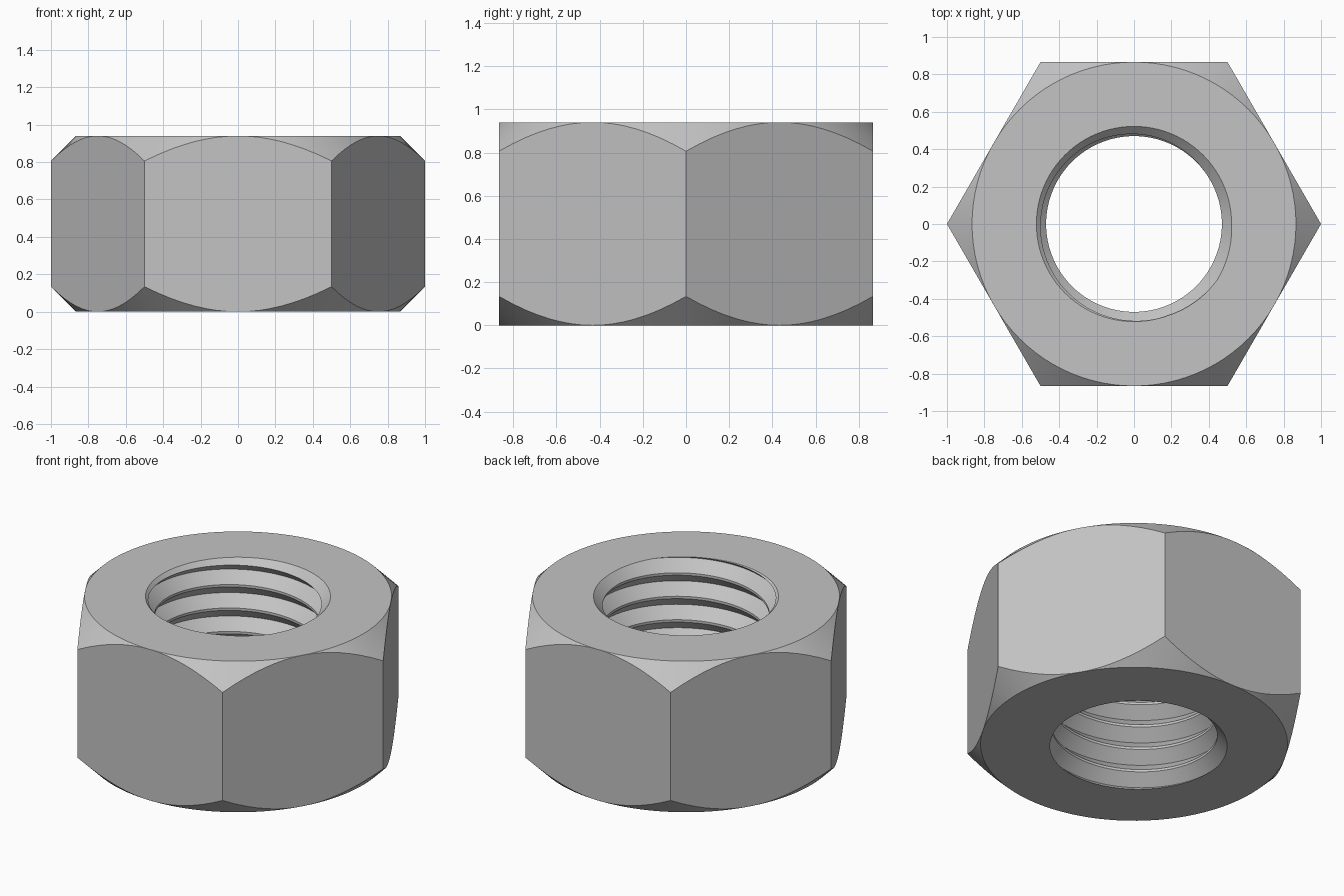
import bpy, bmesh, math

if "Cube" in bpy.data.objects:
    bpy.data.objects.remove(bpy.data.objects["Cube"])

HEIGHT, FLAT_R = 0.94, math.sqrt(3) / 2      # nut height, radius to the flats
CREST_R, ROOT_R, PITCH = 0.47, 0.536, 0.146  # thread sizes
MOUTH_R = 0.522                              # countersink radius at each face
PER_SIDE, SEG = 16, 96

steel = bpy.data.materials.new("grey steel")
steel.diffuse_color = (0.55, 0.55, 0.55, 1)
steel.use_nodes = True
steel.node_tree.nodes["Principled BSDF"].inputs["Base Color"].default_value = steel.diffuse_color


def finish(name, bm):
    bmesh.ops.recalc_face_normals(bm, faces=bm.faces)
    mesh = bpy.data.meshes.new(name)
    bm.to_mesh(mesh)
    bm.free()
    mesh.materials.append(steel)
    ob = bpy.data.objects.new(name, mesh)
    bpy.context.collection.objects.link(ob)
    return ob


def hex_body():
    """Hexagonal prism with conical corner chamfers on both ends."""
    bm = bmesh.new()
    n = 6 * PER_SIDE
    rings = [[] for _ in range(4)]
    for i in range(n):
        a = 2 * math.pi * i / n
        r = FLAT_R / math.cos((a % (math.pi / 3)) - math.pi / 6)
        drop = r - FLAT_R
        for ring, (rad, z) in zip(rings, ((FLAT_R, 0), (r, drop),
                                          (r, HEIGHT - drop), (FLAT_R, HEIGHT))):
            ring.append(bm.verts.new((rad * math.cos(a), rad * math.sin(a), z)))
    for lo, hi in zip(rings, rings[1:]):
        for i in range(n):
            j = (i + 1) % n
            bm.faces.new((lo[i], lo[j], hi[j], hi[i]))
    bm.faces.new(rings[0])
    bm.faces.new(rings[3])
    # chamfers shrink to a point at the middle of every flat
    bmesh.ops.remove_doubles(bm, verts=bm.verts, dist=1e-5)
    return finish("hex_nut", bm)


def thread_cutter():
    """Right-handed helical screw, longer than the nut at both ends."""
    bm = bmesh.new()
    turns, start = 10, 0.954 - 8 * PITCH
    profile = ((0, ROOT_R), (0.0655, CREST_R), (0.0805, CREST_R), (PITCH, ROOT_R))
    grid = []
    for i in range(turns * SEG + 1):
        a = 2 * math.pi * i / SEG
        z = start + PITCH * i / SEG
        grid.append([bm.verts.new((r * math.cos(a), r * math.sin(a), z + dz))
                     for dz, r in profile])
    for p, q in zip(grid, grid[1:]):
        for k in range(3):
            bm.faces.new((p[k], q[k], q[k + 1], p[k + 1]))
    bmesh.ops.remove_doubles(bm, verts=bm.verts, dist=1e-5)
    # close each end with a fan
    border = [e for e in bm.edges if e.is_boundary]
    ends = {s: bm.verts.new((0, 0, z)) for s, z in
            ((False, start - 0.1), (True, start + (turns + 1) * PITCH + 0.1))}
    for e in border:
        upper = (e.verts[0].co.z + e.verts[1].co.z) / 2 > HEIGHT / 2
        bm.faces.new((e.verts[0], e.verts[1], ends[upper]))
    return finish("thread_cutter", bm)


def countersink_cutter(name, top):
    """Cone that opens the mouth of the hole at 45 degrees."""
    bm = bmesh.new()
    bmesh.ops.create_cone(bm, cap_ends=True, segments=SEG, depth=0.2,
                          radius1=MOUTH_R - 0.1, radius2=MOUTH_R + 0.1)
    for v in bm.verts:
        v.co.z = HEIGHT + v.co.z if top else -v.co.z
    return finish(name, bm)


nut = hex_body()
cutters = [thread_cutter(), countersink_cutter("top_countersink", True),
           countersink_cutter("bottom_countersink", False)]

# cut the hole and bake the result
bpy.context.view_layer.objects.active = nut
for c in cutters:
    c.hide_render = True
    mod = nut.modifiers.new(c.name, 'BOOLEAN')
    mod.operation, mod.solver, mod.object = 'DIFFERENCE', 'EXACT', c
    bpy.ops.object.modifier_apply(modifier=mod.name)
for c in cutters:
    bpy.data.objects.remove(c)

bpy.ops.object.select_all(action='DESELECT')
nut.select_set(True)
bpy.ops.object.shade_smooth_by_angle(angle=math.radians(25))
